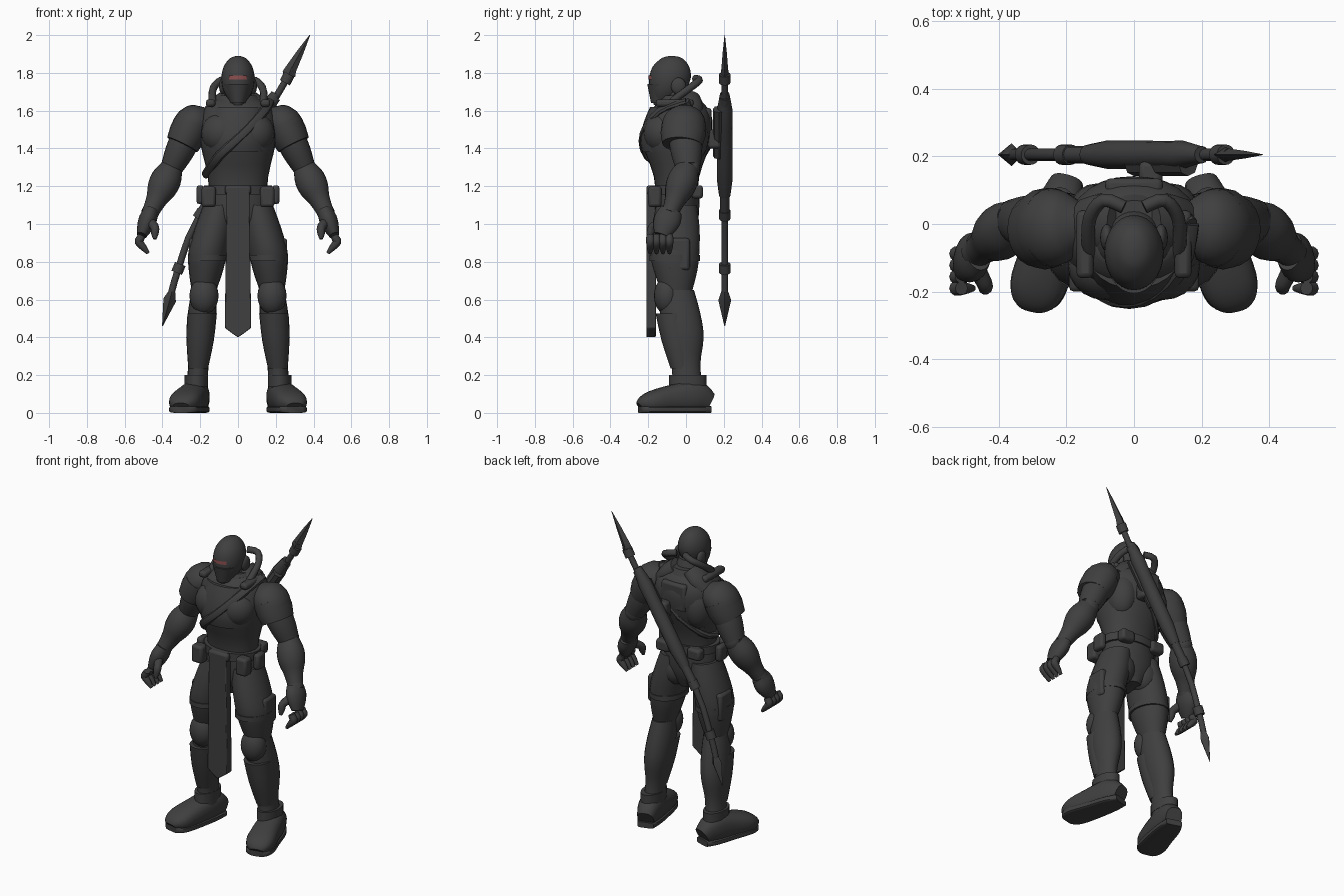
import bpy, bmesh
from math import cos, sin, pi, radians, copysign
from mathutils import Vector, Matrix

default_cube = bpy.data.objects.get("Cube")
if default_cube:
    bpy.data.objects.remove(default_cube, do_unlink=True)


def make_material(name, colour):
    material = bpy.data.materials.new(name)
    material.use_nodes = True
    material.diffuse_color = (*colour, 1)
    shader = material.node_tree.nodes["Principled BSDF"]
    shader.inputs["Base Color"].default_value = (*colour, 1)
    return material


DARK = make_material("dark grey", (.05, .05, .05))
RED = make_material("visor red", (.27, .08, .08))
UP, BACK = Vector((0, 0, 1)), Vector((0, 1, 0))


def finish(name, bm, material=DARK, bevel=0):
    """Turn a bmesh into a smoothly shaded object with sharp edges kept."""
    bmesh.ops.recalc_face_normals(bm, faces=bm.faces)
    mesh = bpy.data.meshes.new(name)
    bm.to_mesh(mesh)
    bm.free()
    mesh.materials.append(material)
    part = bpy.data.objects.new(name, mesh)
    bpy.context.collection.objects.link(part)
    if bevel:
        modifier = part.modifiers.new("Bevel", "BEVEL")
        modifier.width, modifier.segments = bevel, 2
    bpy.ops.object.select_all(action="DESELECT")
    part.select_set(True)
    bpy.context.view_layer.objects.active = part
    bpy.ops.object.shade_smooth_by_angle(angle=radians(40))


def smooth_rows(rows, steps):
    """Resample rows of numbers along a smooth curve."""
    last, result = len(rows) - 1, []
    for i in range(last):
        before, start = rows[max(i - 1, 0)], rows[i]
        end, after = rows[i + 1], rows[min(i + 2, last)]
        leave, arrive = (end - before) / 2, (after - start) / 2
        for step in range(steps):
            t = step / steps
            blend = t * t * (3 - 2 * t)
            result.append(start.lerp(end, blend) + leave * t * (1 - t) ** 2 - arrive * t * t * (1 - t))
    return result + [rows[last]]


def loft(name, rows, sides=20, power=2, steps=3, axis=None, reference=BACK):
    """Skin cross-sections given as x, y, z, half width, half depth."""
    rows = smooth_rows([Vector(row) for row in rows], steps)
    centres = [Vector(row[:3]) for row in rows]
    bm, rings = bmesh.new(), []
    for i, (centre, row) in enumerate(zip(centres, rows)):
        along = axis or (centres[min(i + 1, len(rows) - 1)] - centres[max(i - 1, 0)]).normalized()
        depth = (reference - along * reference.dot(along)).normalized()
        width = depth.cross(along)
        ring = []
        for k in range(sides):
            angle = 2 * pi * k / sides
            across, inward = (copysign(abs(f) ** (2 / power), f) for f in (cos(angle), sin(angle)))
            ring.append(bm.verts.new(centre + width * across * row[3] + depth * inward * row[4]))
        rings.append(ring)
    for lower, upper in zip(rings, rings[1:]):
        for k in range(sides):
            after = (k + 1) % sides
            bm.faces.new((lower[k], lower[after], upper[after], upper[k]))
    bm.faces.new(rings[0])
    bm.faces.new(rings[-1])
    finish(name, bm)


def column(name, rows, **options):
    """Upright central form from y, z, half width, half depth."""
    loft(name, [(0, *row) for row in rows], sides=28, axis=UP, **options)


def limb(name, path, radii, side=1, depth=1, **options):
    """Spread radii evenly along a path, mirrored for the other side."""
    points, rows = [Vector(p) for p in path], []
    for i, radius in enumerate(radii):
        place = i / (len(radii) - 1) * (len(points) - 1)
        segment = min(int(place), len(points) - 2)
        x, y, z = points[segment].lerp(points[segment + 1], place - segment)
        rows.append((x * side, y, z, radius, radius * depth))
    loft(name, rows, **options)


def band(name, centre, height, radius, side=1, depth=1, axis=UP):
    """Short raised cuff around a limb or shaft."""
    offset = Vector(axis).normalized() * height / 2
    limb(name, (Vector(centre) - offset, Vector(centre) + offset), (radius, radius), side, depth, steps=1)


def ball(name, centre, size, side=1):
    bm = bmesh.new()
    x, y, z = centre
    bmesh.ops.create_uvsphere(bm, u_segments=20, v_segments=12, radius=1,
                              matrix=Matrix.Translation((x * side, y, z)) @ Matrix.Diagonal((*size, 1)))
    finish(name, bm)


def box(name, centre, size, side=1):
    bm = bmesh.new()
    x, y, z = centre
    bmesh.ops.create_cube(bm, size=1, matrix=Matrix.Translation((x * side, y, z)) @ Matrix.Diagonal((*size, 1)))
    finish(name, bm, bevel=.015)


def plate(name, half_outline, y, depth):
    """Extrude a symmetrical front outline backwards."""
    bm = bmesh.new()
    outline = half_outline + [(-x, z) for x, z in reversed(half_outline) if x]
    face = bm.faces.new([bm.verts.new((x, y, z)) for x, z in outline])
    extruded = bmesh.ops.extrude_face_region(bm, geom=[face])["geom"]
    moved = [item for item in extruded if isinstance(item, bmesh.types.BMVert)]
    bmesh.ops.translate(bm, vec=BACK * depth, verts=moved)
    finish(name, bm, bevel=.005)


# Trunk
column("torso", [(-.05, 1.08, .15, .11), (-.05, 1.25, .16, .12), (-.05, 1.43, .2, .18),
                 (-.03, 1.55, .2, .17), (-.03, 1.62, .17, .14), (-.03, 1.66, .12, .1)], power=2.2)
column("chest_plate", [(-.06, 1.38, .17, .172), (-.056, 1.45, .18, .186), (-.045, 1.54, .17, .178),
                       (-.04, 1.62, .15, .15)], power=2.2)
column("hips", [(-.05, 1.18, .16, .12), (-.05, 1.08, .17, .12), (-.05, 1, .15, .11), (-.05, .92, .06, .08)])
band("belt", (0, -.055, 1.18), .05, .18, depth=.75)
column("neck", [(-.02, 1.6, .09, .09), (-.05, 1.72, .07, .07)])
column("collar", [(-.03, 1.62, .15, .13), (-.03, 1.68, .1, .1)], steps=1)
plate("tabard", [(.06, 1.18), (.07, .45), (.03, .42), (0, .4)], -.21, .05)
box("belt_buckle", (0, -.19, 1.18), (.14, .04, .05))
box("back_pack", (0, .11, 1.53), (.17, .05, .17))
limb("front_strap", [(.17, 0, 1.65), (.14, -.14, 1.6), (.03, -.23, 1.48), (-.1, -.21, 1.36), (-.17, -.06, 1.26)],
     [.025] * 5, depth=.6, sides=8)
limb("rear_strap", [(-.17, -.06, 1.26), (-.13, .04, 1.3), (.03, .12, 1.46), (.17, 0, 1.65)], [.02] * 4, sides=8)

# Helmet
column("helmet", [(-.13, 1.63, .03, .04), (-.1, 1.7, .075, .09), (-.085, 1.77, .088, .11),
                  (-.08, 1.83, .077, .098), (-.075, 1.87, .05, .065), (-.075, 1.885, .026, .036),
                  (-.075, 1.89, .004, .004)])
column("jaw_guard", [(-.135, 1.64, .04, .05), (-.105, 1.74, .08, .1)])
bm = bmesh.new()
edges = []
for step in range(-6, 7):
    turn = radians(step * 5)
    edges.append([bm.verts.new((.095 * sin(turn), -.085 - .114 * cos(turn), z)) for z in (1.765, 1.785)])
for first, second in zip(edges, edges[1:]):
    bm.faces.new((first[0], second[0], second[1], first[1]))
finish("visor", bm, RED)

# Joints of the left side
NECK_SIDE, SHOULDER, SLEEVE = Vector((.15, 0, 1.57)), Vector((.24, -.01, 1.53)), Vector((.295, -.02, 1.42))
ELBOW, WRIST, KNUCKLES = Vector((.35, .01, 1.3)), Vector((.46, -.08, 1.07)), Vector((.51, -.13, .94))
HIP, THIGH, KNEE = Vector((.1, -.05, 1.1)), Vector((.16, -.06, .85)), Vector((.18, -.05, .65))
CALF, ANKLE = Vector((.2, -.01, .4)), Vector((.22, .01, .1))

for label, side in (("left", 1), ("right", -1)):
    # Helmet fittings
    ball("ear_disc_" + label, (.08, -.04, 1.73), (.02, .04, .045), side)
    limb("hose_" + label, [(.03, .05, 1.77), (.09, .07, 1.76), (.13, .02, 1.72), (.135, -.06, 1.66), (.12, -.12, 1.6)],
         [.02] * 5, side, sides=10, reference=UP)

    # Trunk halves
    limb("trapezius_" + label, (NECK_SIDE * .3 + UP * 1.2, NECK_SIDE), (.05, .06, .05), side, 1.5)
    ball("chest_muscle_" + label, (.085, -.125, 1.48), (.11, .1, .11), side)
    ball("back_muscle_" + label, (.11, .02, 1.46), (.09, .1, .14), side)
    ball("buttock_" + label, (.085, -.015, 1), (.09, .08, .1), side)
    box("shoulder_harness_" + label, (.145, -.06, 1.64), (.05, .2, .04), side)

    # Arm
    limb("upper_arm_" + label, (SHOULDER, ELBOW), (.08, .08, .075, .06), side, 1.1)
    limb("shoulder_plate_" + label, (NECK_SIDE, SHOULDER, SLEEVE), (.05, .085, .098, .097, .085), side, 1.18)
    limb("shoulder_rim_" + label, (SHOULDER, SLEEVE), (.098, .1, .089), side, 1.2, steps=1)
    limb("forearm_" + label, (ELBOW, WRIST), (.06, .08, .077, .056, .045), side)
    band("wrist_cuff_" + label, WRIST, .04, .046, side, axis=WRIST - ELBOW)
    ball("elbow_pad_" + label, ELBOW + BACK * .025, (.05, .04, .055), side)

    # Hand
    limb("palm_" + label, (WRIST, KNUCKLES), (.04, .048, .042, .027), side, 1.5)
    for finger in range(4):
        root = KNUCKLES + BACK * (finger * .034 - .06)
        bend, tip = root + Vector((.015, 0, -.035)), root + Vector((-.035, 0, -.095))
        limb(f"finger_{finger}_{label}", (root, bend, tip), (.02, .022, .022, .018, .009), side, sides=10)
    limb("thumb_" + label, [(.47, -.12, 1.02), (.44, -.18, .98), (.44, -.2, .92)],
         (.026, .025, .023, .02, .009), side, sides=10)

    # Leg
    limb("thigh_" + label, (HIP, THIGH, KNEE), (.085, .1, .103, .09, .066), side, 1.27, axis=UP)
    limb("shin_" + label, (KNEE, CALF, ANKLE), (.066, .076, .074, .054, .06), side, 1.4, axis=UP)
    limb("shin_guard_" + label, (KNEE.lerp(CALF, .5) - BACK * .045, ANKLE.lerp(CALF, .45) - BACK * .025),
         (.078, .072, .052), side, 1.1, axis=UP)
    band("boot_cuff_" + label, ANKLE + UP * .07, .06, .062, side, 1.6)
    ball("knee_pad_" + label, KNEE - BACK * .05 - UP * .03, (.077, .07, .1), side)
    band("thigh_strap_" + label, THIGH - UP * .03, .03, .105, side, 1.28)

    # Boot, with a flat sole following its outline
    boot = [(.2, .12, .05, .055), (.22, .05, .07, .085), (.25, -.07, .08, .075), (.28, -.17, .085, .06),
            (.295, -.22, .07, .045), (.3, -.24, .045, .03)]
    loft("boot_" + label, [(x * side, y, high, wide, high) for x, y, wide, high in boot], power=2.5, reference=UP)
    loft("sole_" + label, [(x * side, y * 1.02, .018, wide, .018) for x, y, wide, high in boot],
         power=5, reference=UP)

    # Pouches
    box("front_pouch_" + label, (.155, -.165, 1.145), (.075, .07, .11), side)
    box("side_pouch_" + label, (.2, -.07, 1.155), (.04, .08, .1), side)
    box("rear_pouch_" + label, (.11, .06, 1.17), (.09, .06, .07), side)
    box("thigh_pouch_" + label, (.235, -.04, .84), (.05, .12, .17), side)


# Weapon slung across the back
def slung(x, z):
    return Vector((x, .205, z))


TIP, BLADE, COLLAR, TOP = slung(.38, 2), slung(.28, 1.82), slung(.26, 1.77), slung(.2, 1.67)
MIDDLE, LOW, POINT = slung(-.2, 1.05), slung(-.315, .765), slung(-.4, .46)
FLARE = LOW.lerp(POINT, .55)
limb("spear_shaft", (BLADE, TOP, MIDDLE, LOW, FLARE), [.018] * 5, sides=12)
limb("spear_body", (TOP + UP * .02, TOP.lerp(MIDDLE, .84)), (.025, .042, .04, .042, .042, .042, .03), sides=12, steps=1)
limb("spear_grip", (TOP, MIDDLE), (.026, .026), sides=12, steps=1)
limb("spear_magazine", (TOP.lerp(MIDDLE, .1) - BACK * .03, TOP.lerp(MIDDLE, .5) - BACK * .03), (.033, .033),
     sides=8, steps=1)
limb("upper_blade", (COLLAR, BLADE, TIP), (.02, .036, .03, .018, .002), depth=.6, sides=4, steps=1)
limb("lower_blade", (LOW.lerp(POINT, .4), FLARE, POINT), (.018, .034, .002), sides=4, steps=1)
for name, centre, heading in (("upper", COLLAR, BLADE - TOP), ("middle", MIDDLE, TOP - MIDDLE), ("lower", LOW, MIDDLE - LOW)):
    band(name + "_collar", centre, .05, .03, axis=heading)
box("sling_mount", (.05, .15, 1.45), (.07, .07, .1))
